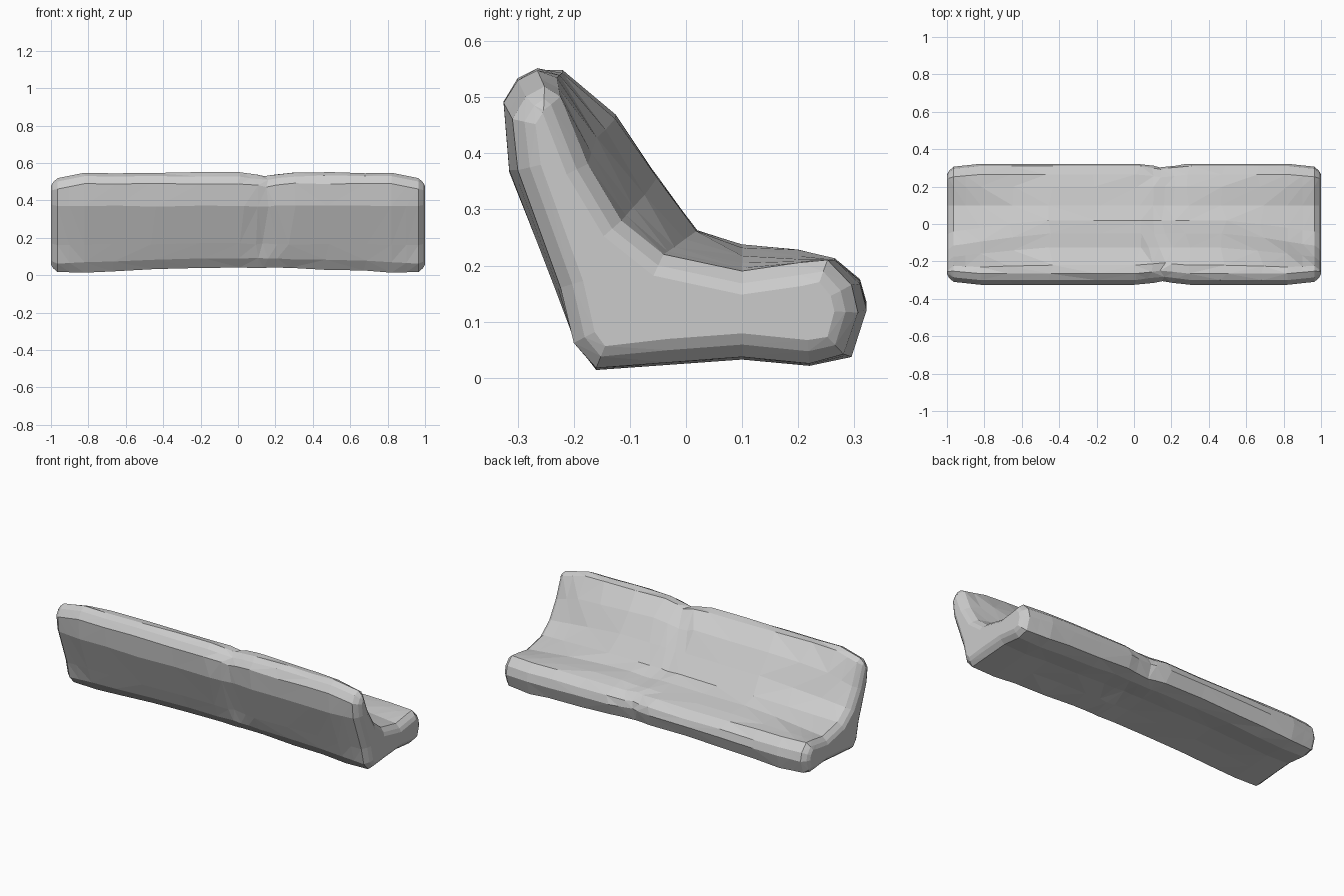
import bpy, bmesh, random

if "Cube" in bpy.data.objects:
    bpy.data.objects.remove(bpy.data.objects["Cube"], do_unlink=True)
random.seed(4)

grey = bpy.data.materials.new("light grey")
grey.use_nodes = True
grey.diffuse_color = (0.6, 0.6, 0.6, 1)
grey.node_tree.nodes["Principled BSDF"].inputs["Base Color"].default_value = (0.6, 0.6, 0.6, 1)

# Cross-section (y, z), split by region: back and top, padded inner side, seat nose, underside
OUTER = [(-.16, .0), (-.2, .06), (-.235, .16), (-.315, .37), (-.325, .49), (-.3, .53), (-.265, .548)]
INNER_MID = [(-.22, .545), (-.125, .465), (-.05, .355), (.02, .26), (.1, .235), (.2, .225)]
INNER_END = [(-.235, .53), (-.175, .41), (-.115, .28), (-.04, .22), (.1, .19), (.2, .205)]
NOSE = [(.265, .21), (.31, .165), (.322, .115), (.295, .025)]
UNDER = [(.22, .008), (.1, .02), (-.03, .01)]


def section(x):
    """Cross-section at x: full in the middle, hollowed and tighter towards the ends."""
    end = max(0, (abs(x) - .45) / .5) ** 1.3
    end = min(end, 1)
    inner = [(a[0] + (b[0] - a[0]) * end, a[1] + (b[1] - a[1]) * end)
             for a, b in zip(INNER_MID, INNER_END)]
    dip = max(0, 1 - abs(x - .15) / .13)
    tight = max(0, (abs(x) - .82) / .15)
    points = []
    for y, z in OUTER + inner + NOSE + UNDER:
        z += .042 * (1 - x * x) * max(0, 1 - z / .2)
        if z > .4:
            z -= .018 * dip + .03 * tight
        if z < .04:
            z += .015 * tight
        if y < -.2 or y > .25:
            y *= 1 - .06 * dip - .05 * tight
        points.append((x, y, z))
    return points


# Bench cushion: cross-sections lofted along x, closed with rounded ends
bm = bmesh.new()
stations = [-.965, -.9, -.82, -.66, -.45, -.2, .02, .09, .15, .21, .29, .48, .68, .82, .9, .965]
rings = [[bm.verts.new(p) for p in section(x)] for x in stations]
count = len(rings[0])
for a, b in zip(rings, rings[1:]):
    for i in range(count):
        j = (i + 1) % count
        bm.faces.new((a[i], a[j], b[j], b[i]))

# Slight hand-shaped unevenness away from the ends
for ring in rings[3:-3]:
    for v in ring:
        v.co.x += random.uniform(-.02, .02)
        v.co.z += random.uniform(-.004, .004)

caps = [bm.faces.new(rings[0]), bm.faces.new(rings[-1])]
bmesh.ops.recalc_face_normals(bm, faces=bm.faces)
bmesh.ops.inset_individual(bm, faces=caps, thickness=.022, depth=.024)
bmesh.ops.inset_individual(bm, faces=caps, thickness=.02, depth=.011)
bmesh.ops.triangulate(bm, faces=bm.faces)

mesh = bpy.data.meshes.new("bench_cushion")
bm.to_mesh(mesh)
bm.free()
mesh.materials.append(grey)
cushion = bpy.data.objects.new("bench_cushion", mesh)
bpy.context.collection.objects.link(cushion)
